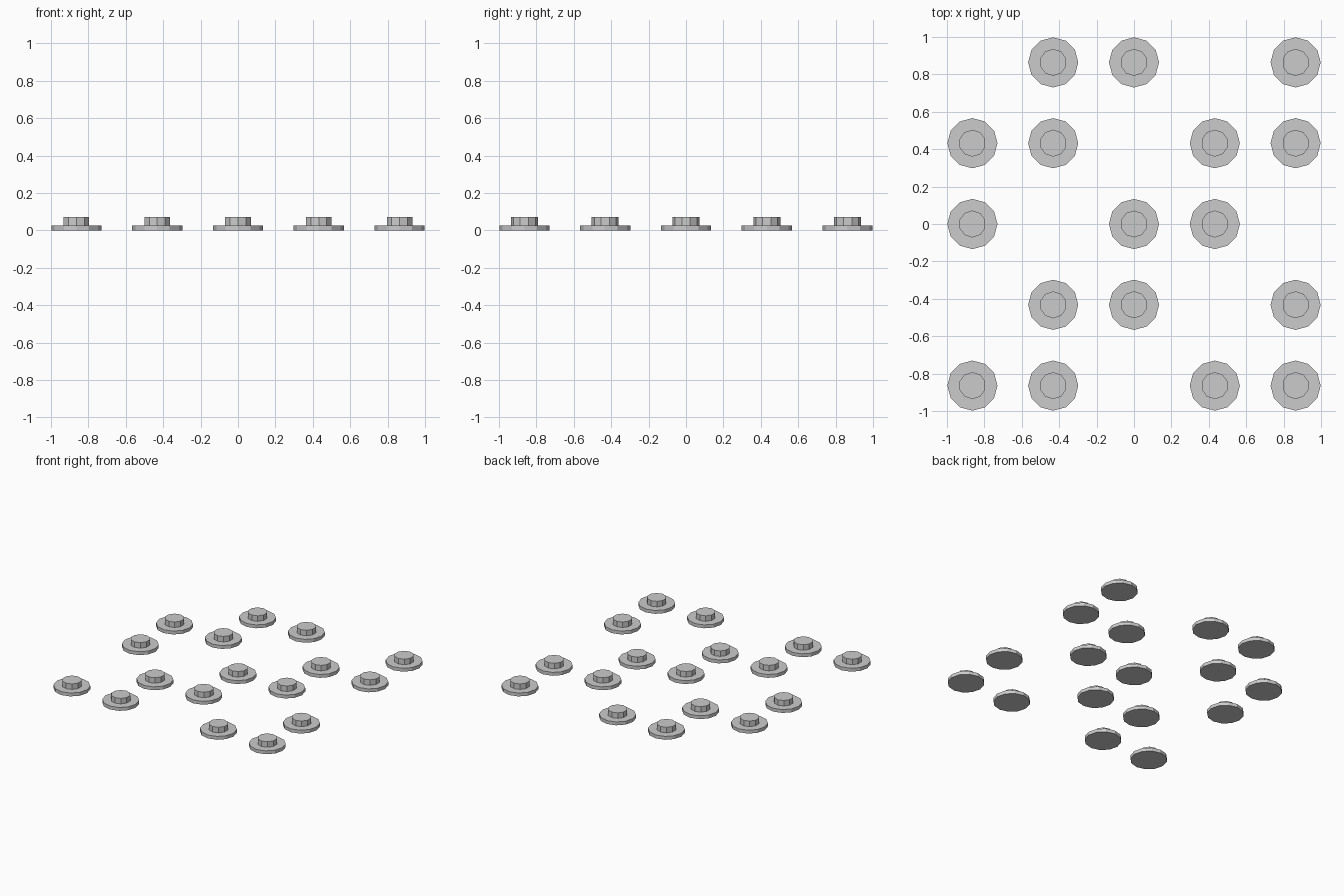
import bpy

cube = bpy.data.objects.get("Cube")
if cube:
    bpy.data.objects.remove(cube, do_unlink=True)

SPACING = 0.432
# Filled places of the five by five layout, back row first
LAYOUT = (".OO.O", "OO.OO", "O.OO.", ".OO.O", "OO.OO")

grey = bpy.data.materials.new("light grey")
grey.use_nodes = True
grey.diffuse_color = (0.6, 0.6, 0.6, 1)
grey.node_tree.nodes["Principled BSDF"].inputs["Base Color"].default_value = (0.6, 0.6, 0.6, 1)


def disc(name, sides, radius, x, y, bottom, top):
    bpy.ops.mesh.primitive_cylinder_add(
        vertices=sides, radius=radius, depth=top - bottom,
        location=(x, y, (bottom + top) / 2))
    part = bpy.context.object
    part.name = name
    part.data.materials.append(grey)


# Each stud is a wide flange with a narrow cap on it
for row, places in enumerate(LAYOUT):
    for column, place in enumerate(places):
        if place == "O":
            x, y = (column - 2) * SPACING, (2 - row) * SPACING
            disc("stud_flange", 12, 0.134, x, y, 0, 0.027)
            disc("stud_cap", 10, 0.072, x, y, 0.027, 0.071)
